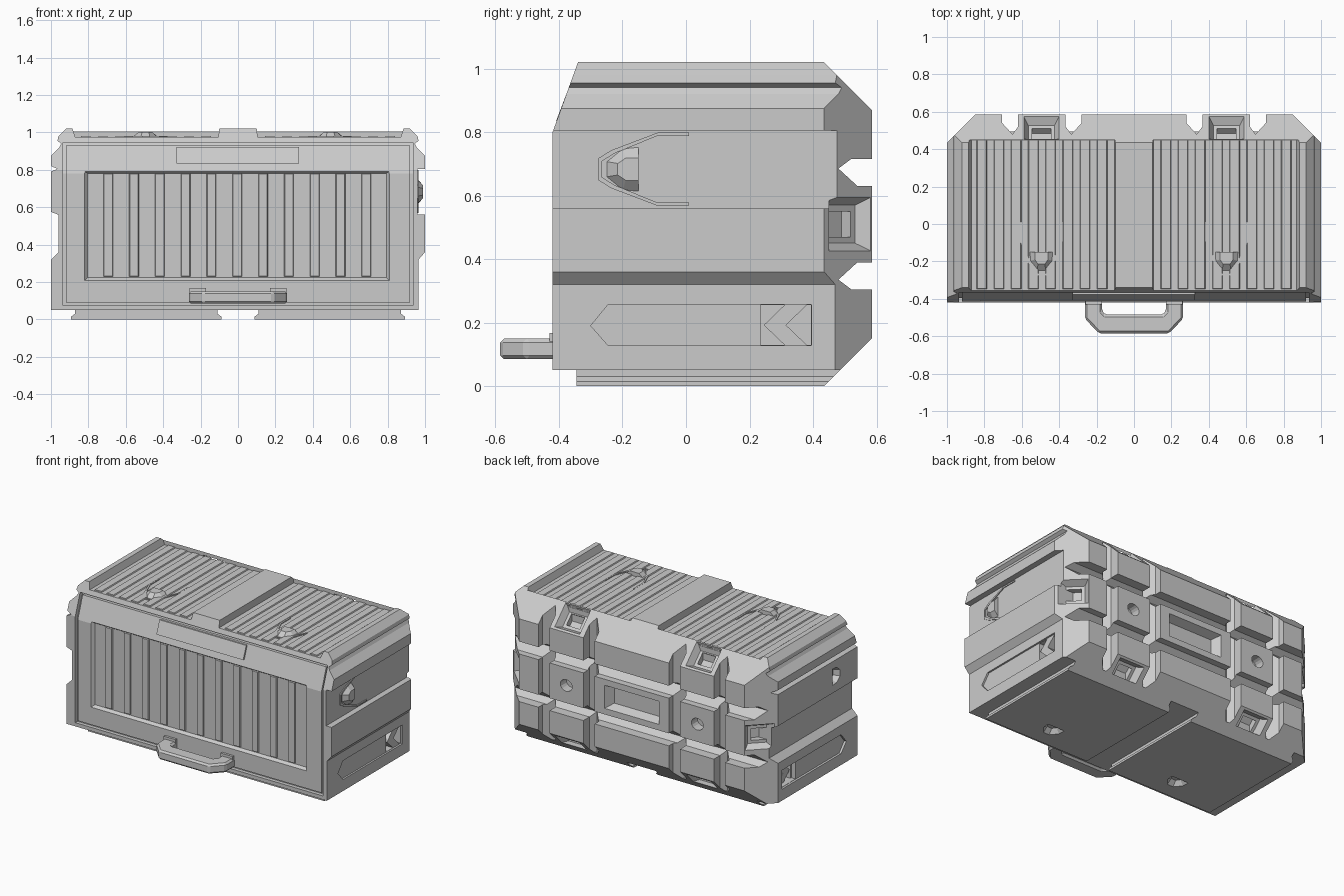
import bpy, bmesh, math
from mathutils import Matrix, Vector

if "Cube" in bpy.data.objects:
    bpy.data.objects.remove(bpy.data.objects["Cube"])

grey = bpy.data.materials.new("light_grey")
grey.diffuse_color = (0.6, 0.6, 0.6, 1)
grey.use_nodes = True
grey.node_tree.nodes["Principled BSDF"].inputs["Base Color"].default_value = grey.diffuse_color

AXES = {'x': lambda p, t: (t, p[0], p[1]),
        'y': lambda p, t: (p[0], t, p[1]),
        'z': lambda p, t: (p[0], p[1], t)}


def loft(name, base, top, axis, a, b, m=None):
    """Solid between two outlines of equal count, placed at a and b along an axis."""
    bm = bmesh.new()
    put = AXES[axis]
    lo = [bm.verts.new(put(p, a)) for p in base]
    hi = [bm.verts.new(put(p, b)) for p in top]
    bm.faces.new(lo)
    bm.faces.new(hi)
    n = len(lo)
    for i in range(n):
        j = (i + 1) % n
        bm.faces.new((lo[i], lo[j], hi[j], hi[i]))
    if m:
        bm.transform(m)
    bmesh.ops.recalc_face_normals(bm, faces=bm.faces)
    me = bpy.data.meshes.new(name)
    bm.to_mesh(me)
    bm.free()
    me.materials.append(grey)
    ob = bpy.data.objects.new(name, me)
    bpy.context.collection.objects.link(ob)
    return ob


def prism(name, pts, axis, a, b, m=None):
    return loft(name, pts, pts, axis, a, b, m)


def rect(x0, x1, y0, y1):
    return [(x0, y0), (x1, y0), (x1, y1), (x0, y1)]


def box(name, x0, x1, y0, y1, z0, z1, m=None):
    return prism(name, rect(x0, x1, y0, y1), 'z', z0, z1, m)


def bake(ob):
    """Apply the modifiers on an object."""
    dg = bpy.context.evaluated_depsgraph_get()
    me = bpy.data.meshes.new_from_object(ob.evaluated_get(dg))
    ob.modifiers.clear()
    ob.data = me


def boolean(ob, cutter, op='DIFFERENCE', keep=False):
    md = ob.modifiers.new("cut", 'BOOLEAN')
    md.operation, md.object, md.solver = op, cutter, 'EXACT'
    bake(ob)
    if not keep:
        bpy.data.objects.remove(cutter)


def bevel(ob, w):
    md = ob.modifiers.new("bevel", 'BEVEL')
    md.width, md.segments = w, 1
    bake(ob)


# Envelope shapes: sloped front lip and chamfered back edges
side_env = prism("side_envelope", [(-.42, -.1), (.335, -.1), (.585, .15), (.585, .87), (.335, 1.12),
                                   (-.304, 1.12), (-.42, .8)], 'x', -1.2, 1.2)
plan_env = prism("plan_envelope", [(-1.1, -.8), (1.1, -.8), (1.1, .335), (.85, .585), (.85, .8),
                                   (-.85, .8), (-.85, .585), (-1.1, .335)], 'z', -.2, 1.3)


def trim(ob):
    boolean(ob, side_env, 'INTERSECT', True)
    boolean(ob, plan_env, 'INTERSECT', True)


# Case body: socket steps on the right, matching pads on the left, rails on top
right = [(.965, .05), (.965, .32), (1, .36), (1, .56), (.96, .56), (.96, .805), (1, .805),
         (1, .875), (.955, .92), (.945, .94), (.965, .955), (.96, .98), (.92, 1.02)]
left = [(-.92, 1.02), (-.96, .98), (-.965, .955), (-.945, .94), (-.955, .92), (-1, .875), (-1, .82),
        (-.965, .805), (-1, .79), (-1, .575), (-.96, .56), (-.96, .36), (-1, .32), (-1, .05)]
deck = [(.885, 1.02), (.87, .975), (.105, .975), (.1, 1.02),
        (-.1, 1.02), (-.105, .975), (-.87, .975), (-.885, 1.02)]
body = prism("case_body", right + deck + left, 'y', -.6, .45)
trim(body)
boolean(body, prism("c", [(-.5, .075), (-.395, .075), (-.395, .78), (-.335, .945), (-.5, .945)],
                    'x', -.935, .935))

# Slot with arrow recess on both sides
slot = [(-.3, .19), (-.245, .128), (.395, .128), (.395, .257), (-.245, .257)]
boolean(body, prism("c", slot, 'x', .953, 1.1))
boolean(body, prism("c", slot, 'x', -1.1, -.985))
for s in (1, -1):
    x0, x1 = sorted((s * .9, s * 1.1))
    boolean(body, box("c", x0, x1, .225, .394, .13, .255))
    x0, x1 = sorted((s * .89, s * .953))
    prism("slot_arrow", [(.245, .192), (.31, .13), (.38, .13), (.315, .192), (.38, .255), (.31, .255)],
          'x', x0, x1)
    box("slot_clip", x0, x1, .225, .235, .13, .255)

# Latches: raised bump in a U shaped ridge; hollow version on the mating faces
BUMP = [(-.025, -.255), (.025, -.255), (.07, -.2), (.075, -.15), (-.075, -.15), (-.07, -.2)]
BUMP_TOP = [(-.018, -.215), (.018, -.215), (.035, -.19), (.035, -.15), (-.035, -.15), (-.035, -.19)]
RIDGE = [(.115, .01), (.115, -.09), (.06, -.235), (.035, -.275)]


def ridge_outline():
    outer = RIDGE + [(-u, v) for u, v in reversed(RIDGE)]
    inner = [(u - math.copysign(.01, u), v + (.01 if v < -.1 else 0)) for u, v in outer]
    return outer + inner[::-1]


def latch(m):
    loft("latch_bump", BUMP, BUMP_TOP, 'z', -.005, .028, m)
    prism("latch_ridge", ridge_outline(), 'z', -.005, .006, m)


def facing_x(x, z):
    return Matrix(((0, 0, 1, x), (0, 1, 0, 0), (1, 0, 0, z), (0, 0, 0, 1)))


latch(facing_x(.96, .683))
for s in (1, -1):
    latch(Matrix.Translation((s * .495, 0, .975)))
boolean(body, loft("c", BUMP_TOP, BUMP, 'z', -.04, .04, facing_x(-1, .683) @ Matrix.Diagonal((1, 1, -1, 1))))

# Back frame: grid of grooves with sockets
back = prism("back_frame", right + left, 'y', .45, .7)
trim(back)


def groove(c, s):
    return [(c + s * u, y) for u, y in ((-.045, .65), (-.045, .54), (.01, .48), (.04, .52), (.04, .65))]


for s in (1, -1):
    boolean(back, prism("c", [(y, z) for z, y in groove(.51 + s * .165, s)], 'x', -1.2, 1.2))
    for cx in (.66, .325):
        boolean(back, prism("c", groove(s * cx, s if cx < .5 else -s), 'z', -.2, 1.2))


def socket(m):
    """Tapered recess with a square hole, cut along local -z."""
    boolean(back, loft("c", rect(-.07, .07, -.06, .06), rect(-.105, .105, -.095, .095), 'z', -.045, .02, m))
    boolean(back, box("c", -.05, .05, -.04, .04, -.085, .02, m))


for s in (1, -1):
    for z, ang in ((.94, -45), (.08, -135)):
        socket(Matrix.Translation((s * .495, .515, z)) @ Matrix.Rotation(math.radians(ang), 4, 'X'))
    socket(Matrix.Translation((s * .92, .515, .51)) @ Matrix.Rotation(math.radians(-45 * s), 4, 'Z')
           @ Matrix.Rotation(math.radians(-90), 4, 'X'))
    ring = [(s * .495 + .045 * math.cos(i * math.pi / 8), .51 + .04 * math.sin(i * math.pi / 8))
            for i in range(16)]
    boolean(back, prism("c", ring, 'y', .52, .65))
boolean(back, loft("c", rect(-.17, .17, .455, .565), rect(-.215, .215, .425, .595), 'y', .53, .6))

# Front door with a sunken ribbed panel
door = prism("door", [(-.36, .09), (-.414, .09), (-.414, .78), (-.362, .93), (-.3, .93)], 'x', -.92, .92)
boolean(door, loft("c", rect(-.826, .814, .205, .798), rect(-.79, .78, .235, .77), 'y', -.42, -.38))
for i in range(11):
    x = -.004 + (i - 5) * .138
    loft("door_rib", rect(x - .032, x + .032, .225, .785), rect(x - .022, x + .022, .232, .778),
         'y', -.378, -.404)
prism("label_plate", [(-.409, .835), (-.376, .922), (-.35, .922), (-.38, .835)], 'x', -.33, .325)

# Carry handle and its brackets
half = [(.263, -.4), (.263, -.505), (.188, -.585), (-.188, -.585), (-.263, -.505), (-.263, -.4),
        (-.17, -.4), (-.17, -.468), (-.153, -.485), (.153, -.485), (.17, -.468), (.17, -.4)]
handle = prism("handle", half, 'z', .085, .15)
bevel(handle, .014)
for s in (1, -1):
    box("handle_bracket", s * .215 - .045, s * .215 + .045, -.43, -.4, .1, .167)

# Ribbed deck strips
for s in (1, -1):
    for i in range(8):
        x = s * (.17 + i * .092)
        loft("deck_strip", rect(x - .03, x + .03, -.348, .448), rect(x - .024, x + .024, -.346, .446),
             'z', .97, .982)

# Bottom dovetail feet with latch hollows
for s in (1, -1):
    foot = prism("foot_pad", [(s * x, z) for x, z in ((.088, 0), (.893, 0), (.893, .015), (.872, .03), (.872, .06),
                                                      (.109, .06), (.109, .03), (.088, .015))], 'y', -.345, .7)
    trim(foot)
    boolean(foot, loft("c", BUMP, BUMP_TOP, 'z', -.01, .03, Matrix.Translation((s * .495, 0, 0))))

for env in (side_env, plan_env):
    bpy.data.objects.remove(env)
